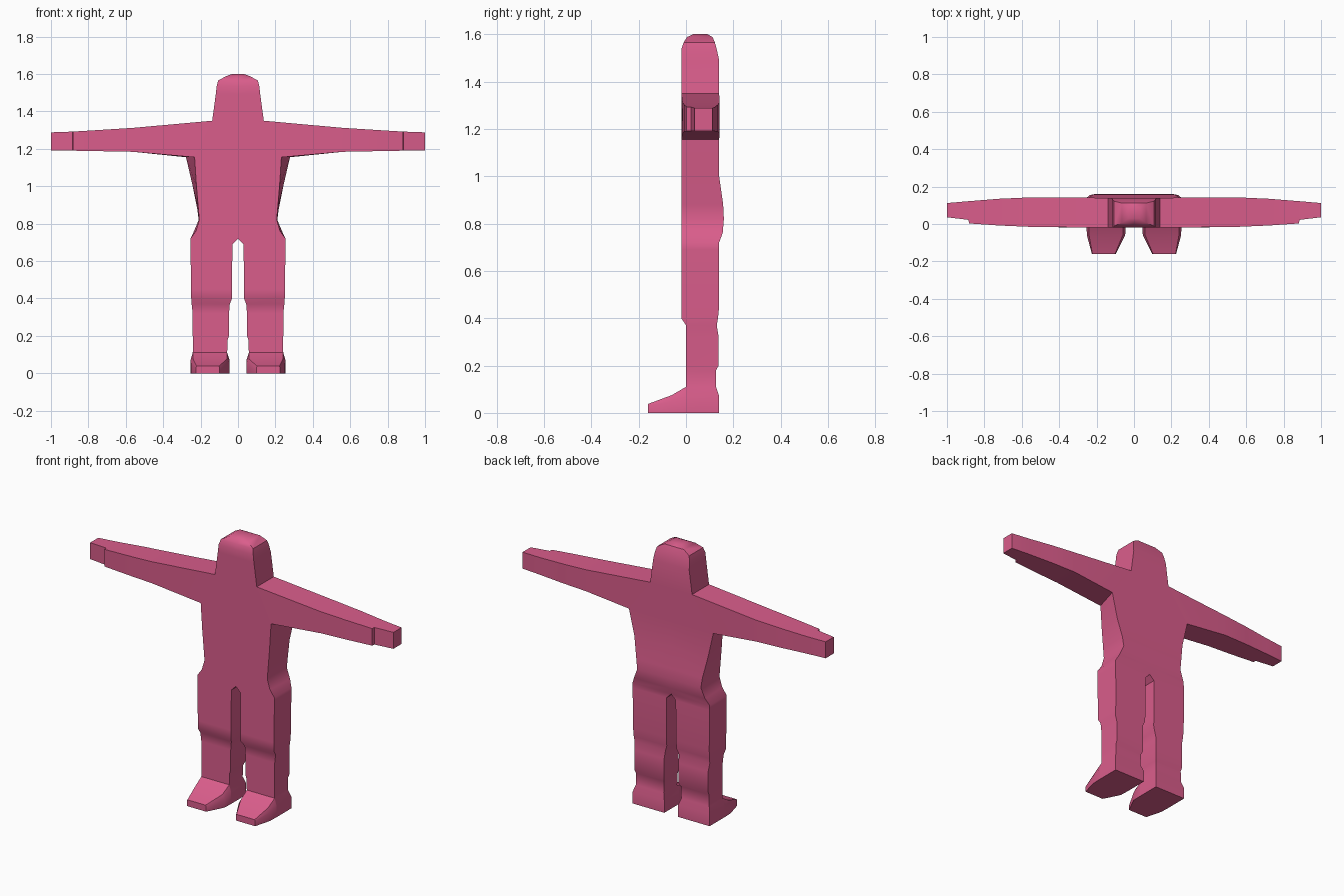
import bpy, bmesh

pink = bpy.data.materials.new("pink")
pink.diffuse_color = (0.70, 0.11, 0.26, 1)


def loft(bm, rings, skip=(), cap_start=False, cap_end=False):
    """Skin rings of points; skip holds (ring, side) pairs left open."""
    for s in (1, -1):
        vs = [[bm.verts.new((s * x, y, z)) for x, y, z in r] for r in rings]
        n = len(rings[0])
        for i in range(len(vs) - 1):
            for k in range(n):
                quad = [vs[i][k], vs[i][(k + 1) % n], vs[i + 1][(k + 1) % n], vs[i + 1][k]]
                # no wall on the centre plane between the halves
                if (i, k) in skip or all(abs(v.co.x) < 1e-6 for v in quad):
                    continue
                bm.faces.new(quad)
        if cap_start:
            bm.faces.new(vs[0])
        if cap_end:
            bm.faces.new(vs[-1])


def part(name, rings, **options):
    bm = bmesh.new()
    loft(bm, rings, **options)
    bmesh.ops.remove_doubles(bm, verts=bm.verts, dist=1e-4)
    bmesh.ops.recalc_face_normals(bm, faces=bm.faces)
    me = bpy.data.meshes.new(name)
    bm.to_mesh(me)
    bm.free()
    me.materials.append(pink)
    ob = bpy.data.objects.new(name, me)
    bpy.context.collection.objects.link(ob)
    bpy.ops.object.select_all(action='DESELECT')
    ob.select_set(True)
    bpy.context.view_layer.objects.active = ob
    bpy.ops.object.shade_smooth_by_angle(angle=0.6)


def level(z, inner, front_x, back_x, front_y, back_y):
    """Horizontal ring of the body: sides are front, outer, back, inner."""
    return [(inner, front_y, z), (front_x, front_y, z), (back_x, back_y, z), (inner, back_y, z)]


# Legs and torso: from the soles to the neck
body = [level(*r) for r in (
    (0.00, 0.045, 0.254, 0.254, 0.00, 0.14),
    (0.07, 0.045, 0.254, 0.254, 0.00, 0.14),
    (0.11, 0.058, 0.242, 0.242, 0.00, 0.127),
    (0.18, 0.055, 0.240, 0.240, 0.00, 0.127),
    (0.20, 0.048, 0.242, 0.242, 0.00, 0.138),
    (0.32, 0.048, 0.242, 0.242, 0.00, 0.138),
    (0.37, 0.044, 0.248, 0.248, 0.00, 0.130),
    (0.40, 0.032, 0.250, 0.250, -0.02, 0.135),
    (0.45, 0.032, 0.251, 0.251, -0.02, 0.14),
    (0.69, 0.030, 0.254, 0.254, -0.02, 0.14),
    (0.72, 0.000, 0.254, 0.254, -0.02, 0.14),
    (0.76, 0.000, 0.225, 0.235, -0.02, 0.155),
    (0.82, 0.000, 0.207, 0.210, -0.02, 0.160),
    (0.88, 0.000, 0.212, 0.218, -0.02, 0.157),
    (1.00, 0.000, 0.222, 0.242, -0.02, 0.14),
    (1.155, 0.000, 0.232, 0.278, -0.02, 0.14),
    (1.35, 0.000, 0.138, 0.138, -0.02, 0.14),
)]
# Ankles stay open for the feet, shoulders for the arms
part("torso_and_legs", body, skip={(0, 0), (1, 0), (15, 1)}, cap_start=True)

# Head: tapered block with a rounded crown
head = [level(z, 0, x, x, y0, y1) for z, x, y0, y1 in (
    (1.35, 0.138, -0.02, 0.14),
    (1.49, 0.119, -0.02, 0.14),
    (1.535, 0.114, -0.02, 0.13),
    (1.565, 0.106, -0.01, 0.122),
    (1.588, 0.065, 0.005, 0.112),
    (1.60, 0.030, 0.03, 0.09),
)]
part("head", head, cap_end=True)


# Arms: start on the shoulder opening, step in at the hand
def slice_x(x, low, high, y0, y1):
    return [(x, y0, low), (x, y0, high), (x, y1, high), (x, y1, low)]


shoulder = [body[15][1], body[16][1], body[16][2], body[15][2]]
arm = [shoulder] + [slice_x(*r) for r in (
    (0.56, 1.184, 1.312, -0.015, 0.142),
    (0.72, 1.187, 1.302, -0.008, 0.135),
    (0.883, 1.19, 1.292, 0.003, 0.122),
    (0.884, 1.19, 1.292, 0.022, 0.122),
    (1.00, 1.19, 1.288, 0.036, 0.112),
)]
part("arms", arm, cap_end=True)


# Feet: wedge running forward from the ankle opening
def slice_y(y, in_low, in_top, out_low, out_top, mid, top):
    return [(in_low, y, 0), (out_low, y, 0), (out_low, y, mid),
            (out_top, y, top), (in_top, y, top), (in_low, y, mid)]


foot = [slice_y(*r) for r in (
    (0.00, 0.045, 0.058, 0.254, 0.242, 0.07, 0.11),
    (-0.06, 0.047, 0.060, 0.252, 0.240, 0.05, 0.075),
    (-0.16, 0.098, 0.102, 0.225, 0.222, 0.03, 0.038),
)]
part("feet", foot, cap_end=True)
